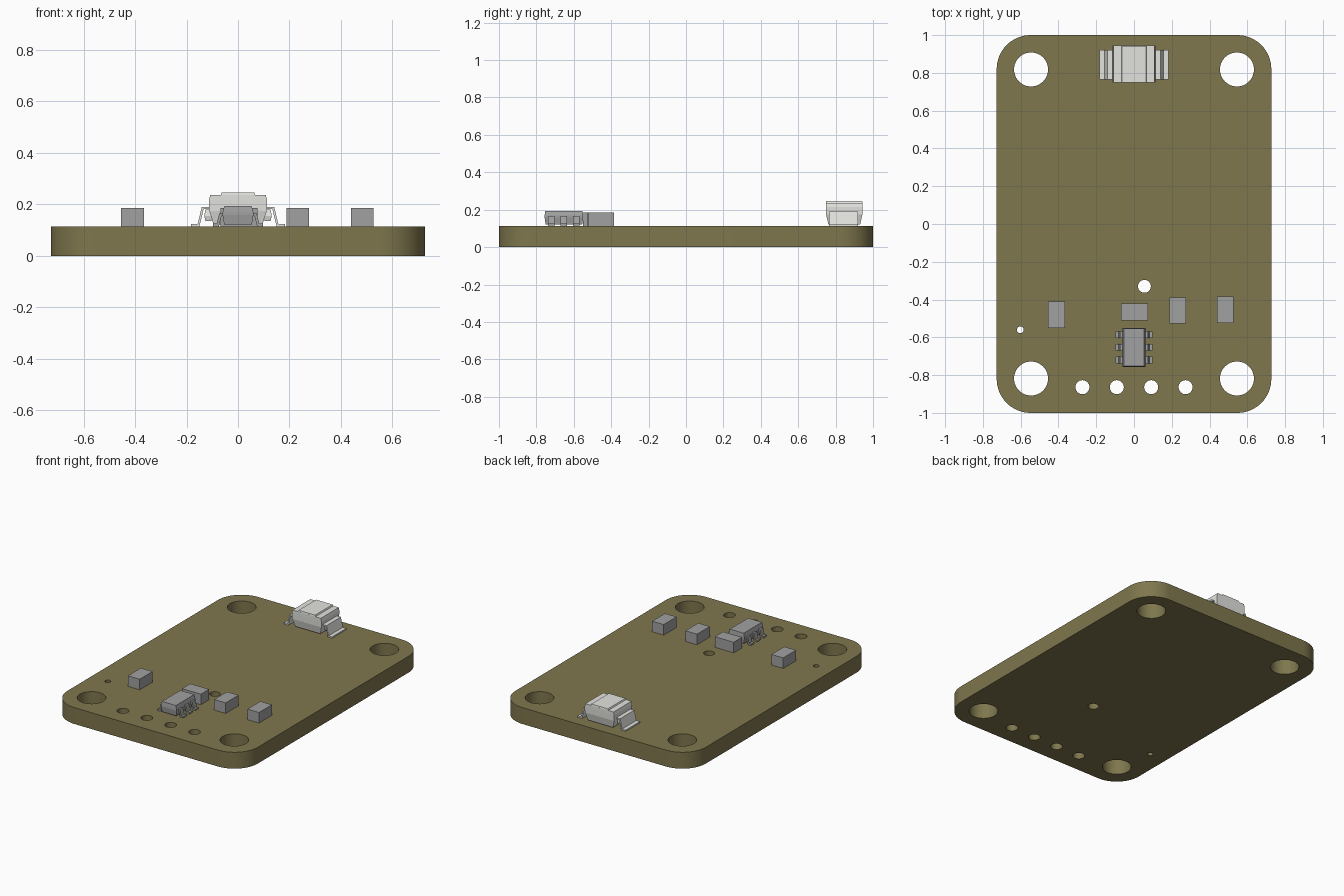
import bpy, bmesh, math
from mathutils import Vector

cube = bpy.data.objects.get("Cube")
if cube:
    bpy.data.objects.remove(cube, do_unlink=True)

TOP = 0.113  # board thickness


def material(name, rgb):
    m = bpy.data.materials.new(name)
    m.use_nodes = True
    col = tuple((c / 255) ** 2.2 for c in rgb) + (1,)
    m.diffuse_color = col
    m.node_tree.nodes["Principled BSDF"].inputs["Base Color"].default_value = col
    return m


OLIVE = material("olive board", (126, 118, 79))
GREY = material("component grey", (160, 160, 160))
PALE = material("pale connector", (226, 226, 222))


def add_mesh(name, bm, mat, smooth=False):
    bmesh.ops.recalc_face_normals(bm, faces=bm.faces)
    me = bpy.data.meshes.new(name)
    bm.to_mesh(me)
    bm.free()
    me.materials.append(mat)
    ob = bpy.data.objects.new(name, me)
    bpy.context.collection.objects.link(ob)
    if smooth:
        bpy.ops.object.select_all(action="DESELECT")
        ob.select_set(True)
        bpy.context.view_layer.objects.active = ob
        bpy.ops.object.shade_smooth_by_angle(angle=math.radians(30))
    return ob


def loft(name, loops, mat):
    """Solid through closed loops that have equal point counts."""
    bm = bmesh.new()
    rings = [[bm.verts.new(p) for p in loop] for loop in loops]
    n = len(rings[0])
    for a, b in zip(rings, rings[1:]):
        for i in range(n):
            j = (i + 1) % n
            bm.faces.new((a[i], a[j], b[j], b[i]))
    bm.faces.new(rings[0])
    bm.faces.new(rings[-1])
    return add_mesh(name, bm, mat)


def layered(name, cx, cy, layers, mat):
    """Stack of centred rectangles: (half x, half y, z)."""
    loops = [[(cx - x, cy - y, z), (cx + x, cy - y, z), (cx + x, cy + y, z), (cx - x, cy + y, z)]
             for x, y, z in layers]
    return loft(name, loops, mat)


def lead(name, side, cy, width, path, thick, mat):
    """Bent strip following an x-z path, with mitred thickness."""
    pts = [Vector(p) for p in path]
    under = []
    for i, p in enumerate(pts):
        ns = []
        for a, b in zip(pts[max(i - 1, 0):i + 1], pts[i:i + 2] if i == 0 else pts[max(i - 1, 0) + 1:i + 1]):
            d = (b - a)
            if d.length > 0:
                ns.append(Vector((d.y, -d.x)).normalized())
        if i < len(pts) - 1:
            d = pts[i + 1] - p
            ns.append(Vector((d.y, -d.x)).normalized())
        m = sum(ns, Vector((0, 0))).normalized()
        under.append(p + m * thick / max(m.dot(ns[-1]), 0.5))
    outline = pts + under[::-1]
    loops = [[(side * p.x, cy + s * width / 2, p.y) for p in outline] for s in (-1, 1)]
    return loft(name, loops, mat)


# Board: rounded outline with drilled holes, filled and extruded
def circle(cx, cy, r, n=48):
    return [(cx + r * math.cos(math.tau * i / n), cy + r * math.sin(math.tau * i / n)) for i in range(n)]


HX, HY, R = 0.727, 1.0, 0.18
outline = []
for k, (sx, sy) in enumerate([(1, 1), (-1, 1), (-1, -1), (1, -1)]):
    for i in range(17):
        a = math.pi / 2 * (k + i / 16)
        outline.append((sx * (HX - R) + R * math.cos(a), sy * (HY - R) + R * math.sin(a)))

holes = [circle(sx * 0.545, sy * 0.818, 0.09) for sx in (-1, 1) for sy in (-1, 1)]
holes += [circle(-0.273 + 0.182 * i, -0.864, 0.037) for i in range(4)]
holes += [circle(0.055, -0.33, 0.034), circle(-0.602, -0.56, 0.018)]

curve = bpy.data.curves.new("board_outline", "CURVE")
curve.dimensions, curve.fill_mode, curve.extrude = "2D", "BOTH", TOP / 2
for loop in [outline] + holes:
    sp = curve.splines.new("POLY")
    sp.points.add(len(loop) - 1)
    for pt, (x, y) in zip(sp.points, loop):
        pt.co = (x, y, 0, 1)
    sp.use_cyclic_u = True
helper = bpy.data.objects.new("board_outline", curve)
bpy.context.collection.objects.link(helper)
bpy.context.view_layer.update()
flat = bpy.data.meshes.new_from_object(helper.evaluated_get(bpy.context.evaluated_depsgraph_get()))
bpy.data.objects.remove(helper)
bm = bmesh.new()
bm.from_mesh(flat)
bpy.data.meshes.remove(flat)
bmesh.ops.remove_doubles(bm, verts=bm.verts, dist=0.0001)
bmesh.ops.translate(bm, verts=bm.verts, vec=(0, 0, TOP / 2))
add_mesh("board", bm, OLIVE, smooth=True)

# Small block components
for name, x, y, hx, hy in [("left_block", 0.484, -0.455, 0.044, 0.07),
                           ("inner_block", 0.232, -0.458, 0.044, 0.07),
                           ("right_block", -0.41, -0.48, 0.045, 0.07),
                           ("centre_block", 0.003, -0.467, 0.072, 0.045)]:
    layered(name, x, y, [(hx, hy, TOP), (hx, hy, 0.186)], GREY)

# Six-legged chip
layered("chip_body", 0, -0.653, [(0.054, 0.098, 0.122), (0.06, 0.103, 0.158),
                                 (0.06, 0.103, 0.168), (0.053, 0.1, 0.194)], GREY)
for side in (-1, 1):
    for i in range(3):
        lead("chip_lead", side, -0.72 + 0.067 * i, 0.035,
             [(0.05, 0.165), (0.073, 0.165), (0.083, 0.125), (0.098, 0.125)], 0.011, GREY)

# Pale part near the back edge: body, raised cap, end flanges and wide leads
CY = 0.846
layered("switch_body", 0, CY, [(0.095, 0.085, 0.122), (0.112, 0.097, 0.175),
                               (0.113, 0.098, 0.215), (0.108, 0.098, 0.237)], PALE)
layered("switch_cap", 0, CY, [(0.068, 0.098, 0.235), (0.063, 0.096, 0.246)], PALE)
for side in (-1, 1):
    layered("switch_flange", side * 0.115, CY,
            [(0.012, 0.045, 0.135), (0.016, 0.05, 0.155), (0.012, 0.045, 0.18)], PALE)
    lead("switch_lead", side, 0.842, 0.156,
         [(0.105, 0.19), (0.141, 0.19), (0.157, 0.123), (0.183, 0.123)], 0.009, PALE)
